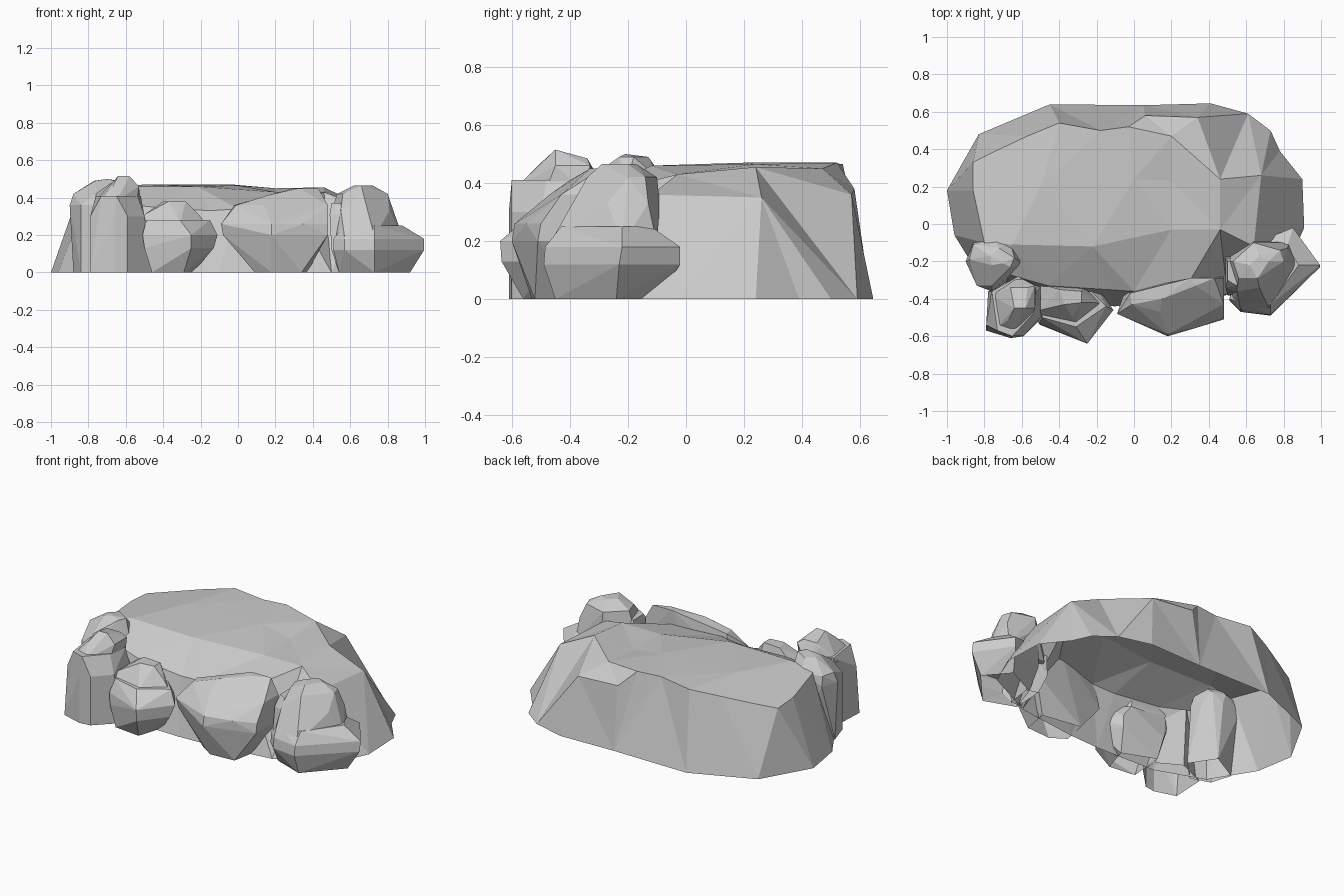
import bpy, bmesh
from mathutils import Vector
from mathutils.geometry import delaunay_2d_cdt


def add_object(name, bm):
    bmesh.ops.recalc_face_normals(bm, faces=bm.faces)
    mesh = bpy.data.meshes.new(name)
    bm.to_mesh(mesh)
    bm.free()
    bpy.context.collection.objects.link(bpy.data.objects.new(name, mesh))


def rock(name, *rings):
    """Faceted boulder: hull of (z, outline) rings, open where it meets the ground."""
    bm = bmesh.new()
    for z, outline in rings:
        for x, y in outline:
            bm.verts.new((x, y, z))
    bmesh.ops.convex_hull(bm, input=bm.verts)
    loose = [v for v in bm.verts if not v.link_faces]
    bmesh.ops.delete(bm, geom=loose, context='VERTS')
    floor = [f for f in bm.faces if all(v.co.z < 0.001 for v in f.verts)]
    bmesh.ops.delete(bm, geom=floor, context='FACES')
    bmesh.ops.dissolve_limit(bm, angle_limit=0.1, verts=bm.verts, edges=bm.edges)
    add_object(name, bm)


# Plateau: ground outline and top points, triangulated in plan, hollow below
base = [(-1, .18), (-.83, .48), (-.45, .64), (.05, .635), (.41, .645), (.61, .59),
        (.73, .5), (.78, .39), (.9, .24), (.91, -.02), (.82, -.22), (.5, -.38),
        (.1, -.43), (-.1, -.44), (-.5, -.43), (-.8, -.32), (-.96, -.06)]
top = [(-.86, .33, .39), (-.86, .18, .40), (-.80, -.10, .43), (-.65, -.11, .46),
       (-.74, .39, .41), (-.57, .47, .44), (-.40, .54, .465), (-.18, .50, .47),
       (-.03, .52, .47), (.06, .58, .38), (.34, .57, .36), (.2, .47, .45),
       (.68, .26, .35), (.46, .24, .455), (.2, .23, .43), (.46, -.03, .43),
       (.64, -.12, .36), (.2, -.03, .43), (-.22, -.12, .46), (0, .24, .465),
       (-.5, .2, .47), (-.74, -.25, .38), (-.46, -.33, .35), (-.15, -.35, .33),
       (0, -.36, .34), (.3, -.30, .36)]
pts = [(x, y, 0) for x, y in base] + top
n = len(base)
flat = [Vector(p[:2]) for p in pts]
rim = [(i, (i + 1) % n) for i in range(n)]
_, _, tris, origin, _, _ = delaunay_2d_cdt(flat, rim, [], 1, 1e-5)
bm = bmesh.new()
verts = [bm.verts.new(p) for p in pts]
for t in tris:
    ids = [origin[i][0] for i in t]
    if any(i >= n for i in ids):
        bm.faces.new([verts[i] for i in ids])
add_object("plateau", bm)

# Boulders along the front, left to right
rock("left_boulder",
     (0, [(-.88, -.2), (-.84, -.33), (-.72, -.37), (-.6, -.25), (-.7, -.1)]),
     (.36, [(-.9, -.2), (-.84, -.33), (-.76, -.36), (-.6, -.22), (-.62, -.14),
            (-.72, -.08), (-.86, -.1)]),
     (.42, [(-.88, -.19), (-.76, -.33), (-.61, -.2), (-.66, -.1), (-.74, -.08), (-.86, -.11)]),
     (.49, [(-.76, -.22), (-.66, -.23), (-.64, -.18), (-.72, -.13), (-.77, -.17)]),
     (.50, [(-.7, -.21)]))

rock("tall_boulder",
     (0, [(-.79, -.57), (-.66, -.61), (-.59, -.6), (-.45, -.46), (-.46, -.36),
          (-.6, -.28), (-.78, -.36)]),
     (.30, [(-.79, -.54), (-.66, -.61), (-.59, -.6), (-.5, -.5), (-.5, -.34)]),
     (.41, [(-.73, -.57), (-.65, -.6), (-.54, -.48), (-.52, -.36), (-.62, -.28), (-.76, -.36)]))
rock("tall_boulder_cap",
     (.38, [(-.74, -.56), (-.65, -.59), (-.54, -.48), (-.52, -.36), (-.62, -.28), (-.77, -.38)]),
     (.46, [(-.67, -.51), (-.53, -.45), (-.53, -.33), (-.68, -.34)]),
     (.515, [(-.64, -.45), (-.58, -.45)]), (.485, [(-.57, -.34), (-.66, -.34)]))

rock("low_boulder",
     (0, [(-.46, -.54), (-.29, -.56), (-.24, -.40), (-.44, -.32)]),
     (.13, [(-.5, -.54), (-.25, -.635), (-.13, -.48), (-.2, -.33), (-.46, -.29)]),
     (.2, [(-.51, -.53), (-.25, -.64), (-.11, -.46), (-.2, -.33), (-.5, -.31)]),
     (.28, [(-.49, -.5), (-.31, -.55), (-.15, -.44), (-.26, -.33), (-.5, -.32)]))
rock("low_boulder_cap",
     (.26, [(-.5, -.5), (-.31, -.54), (-.17, -.43), (-.26, -.34), (-.5, -.33)]),
     (.31, [(-.5, -.46), (-.33, -.5), (-.21, -.42), (-.27, -.34), (-.5, -.32)]),
     (.38, [(-.37, -.43), (-.28, -.42), (-.28, -.36), (-.4, -.35)]))

rock("middle_boulder",
     (0, [(.09, -.47), (.18, -.53), (.34, -.52), (.37, -.36), (.12, -.32)]),
     (.2, [(-.08, -.47), (.18, -.6), (.48, -.51), (.48, -.28), (-.05, -.36)]),
     (.26, [(-.09, -.48), (.18, -.59), (.35, -.55), (.48, -.5), (.48, -.28)]),
     (.36, [(-.01, -.43), (.14, -.47), (.48, -.43), (.48, -.29), (-.02, -.37)]),
     (.41, [(.15, -.4), (.43, -.36), (.14, -.34)]),
     (.45, [(.33, -.33), (.43, -.29), (.3, -.29)]))

# Right boulder: wide foot, tower and a small stone at its side
rock("right_boulder_foot",
     (0, [(.54, -.38), (.73, -.45), (.92, -.24), (.8, -.1), (.6, -.2)]),
     (.12, [(.51, -.41), (.57, -.47), (.73, -.49), (.995, -.23), (.85, -.02), (.6, -.12)]),
     (.18, [(.51, -.4), (.57, -.46), (.73, -.485), (.995, -.22), (.85, -.02), (.6, -.12)]),
     (.25, [(.57, -.42), (.73, -.43), (.88, -.22), (.82, -.12), (.6, -.12)]))
rock("right_boulder_tower",
     (.19, [(.53, -.4), (.57, -.46), (.73, -.47), (.88, -.22), (.83, -.1), (.53, -.15)]),
     (.33, [(.55, -.36), (.7, -.38), (.81, -.27), (.82, -.13), (.64, -.09), (.5, -.2)]),
     (.42, [(.56, -.29), (.67, -.34), (.8, -.2), (.78, -.14), (.64, -.1), (.53, -.2)]),
     (.465, [(.66, -.29), (.72, -.2), (.67, -.17), (.62, -.22)]))
rock("side_stone",
     (0, [(.54, -.36), (.6, -.36), (.62, -.2), (.55, -.18)]),
     (.12, [(.5, -.38), (.57, -.4), (.62, -.2), (.5, -.16)]),
     (.31, [(.49, -.34), (.56, -.37), (.6, -.2), (.49, -.18)]),
     (.37, [(.5, -.3), (.55, -.33), (.58, -.2), (.5, -.2)]))
